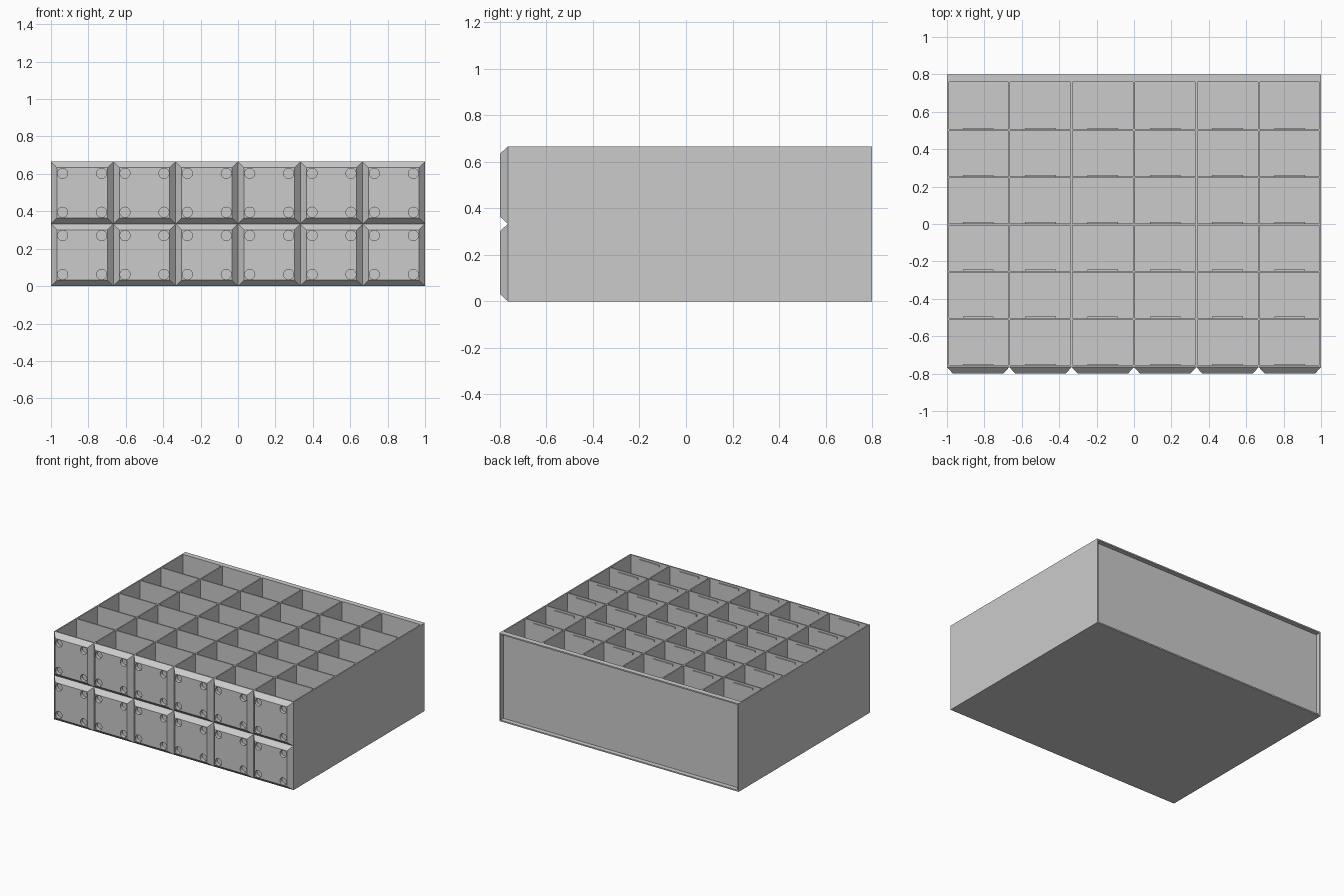
import bpy, bmesh
from mathutils import Matrix, Vector

cube = bpy.data.objects.get("Cube")
if cube:
    bpy.data.objects.remove(cube)

W, H = 2.0, 0.665            # overall width and height
FRONT, BACK = -0.765, 0.80   # body depth limits
PANEL = 0.76                 # inner face of the back panel
T = 0.01                     # wall thickness
COLS, ROWS, TIERS = 6, 6, 2
PITCH = W / COLS
ROW = (PANEL - FRONT - T) / ROWS

grey = bpy.data.materials.new("plain grey")
grey.use_nodes = True
grey.diffuse_color = (0.6, 0.6, 0.6, 1)
grey.node_tree.nodes["Principled BSDF"].inputs["Base Color"].default_value = (0.6, 0.6, 0.6, 1)


def finish(name, bm):
    bmesh.ops.recalc_face_normals(bm, faces=bm.faces)
    mesh = bpy.data.meshes.new(name)
    bm.to_mesh(mesh)
    bm.free()
    mesh.materials.append(grey)
    obj = bpy.data.objects.new(name, mesh)
    bpy.context.collection.objects.link(obj)
    return obj


def boxes(name, spans):
    """One object from boxes given as (low corner, high corner)."""
    bm = bmesh.new()
    for low, high in spans:
        low, high = Vector(low), Vector(high)
        matrix = Matrix.Translation((low + high) / 2) @ Matrix.Diagonal((*(high - low), 1))
        bmesh.ops.create_cube(bm, size=1, matrix=matrix)
    return finish(name, bm)


# Outer shell, with a shallow recess left open at the back
X = W / 2
boxes("floor", [((-X, FRONT, 0), (X, BACK, T))])
boxes("left_wall", [((X - T, FRONT, T), (X, BACK, H))])
boxes("right_wall", [((-X, FRONT, T), (T - X, BACK, H))])
boxes("front_wall", [((T - X, FRONT, T), (X - T, FRONT + T, H))])
boxes("back_panel", [((T - X, PANEL, T), (X - T, PANEL + T / 2, H))])
boxes("back_top_rail", [((T - X, PANEL + T / 2, H - T), (X - T, BACK, H))])

# Compartment dividers
boxes("lengthwise_dividers", [
    ((i * PITCH - X - T / 2, FRONT + T, T), (i * PITCH - X + T / 2, PANEL, H))
    for i in range(1, COLS)])
row_faces = [FRONT + T + j * ROW for j in range(ROWS)]
boxes("crosswise_dividers", [
    ((T - X, y - T, T), (X - T, y, H)) for y in row_faces[1:]])

# Small tab near the top of the front wall of every compartment
tabs = []
for i in range(COLS):
    cx = (i + 0.5) * PITCH - X
    for y in row_faces:
        tabs.append(((cx - 0.082, y, H - 0.03), (cx + 0.082, y + 0.007, H - 0.015)))
boxes("compartment_tabs", tabs)

# Bevelled front tile
TILE_H, DEPTH, INSET = H / TIERS, 0.035, 0.032
cx, cz = PITCH / 2 - X, TILE_H / 2
bm = bmesh.new()
rings = []
for y, inset in ((FRONT, 0), (FRONT - DEPTH, INSET)):
    hx, hz = PITCH / 2 - inset, TILE_H / 2 - inset
    rings.append([bm.verts.new((cx + sx * hx, y, cz + sz * hz))
                  for sx, sz in ((-1, -1), (1, -1), (1, 1), (-1, 1))])
for ring in rings:
    bm.faces.new(ring)
for k in range(4):
    n = (k + 1) % 4
    bm.faces.new((rings[0][k], rings[0][n], rings[1][n], rings[1][k]))
tiles = finish("front_tiles", bm)

# Four round blind holes in the tile
bm = bmesh.new()
turn = Matrix.Rotation(1.5707963, 4, "X")
for sx in (-1, 1):
    for sz in (-1, 1):
        spot = Vector((cx + sx * 0.104, FRONT - DEPTH, cz + sz * 0.104))
        bmesh.ops.create_cone(bm, cap_ends=True, segments=32, radius1=0.027, radius2=0.027,
                              depth=0.05, matrix=Matrix.Translation(spot) @ turn)
cutter = finish("hole_cutter", bm)
cutter.hide_render = True
cutter.hide_viewport = True
cutter.display_type = "WIRE"

cut = tiles.modifiers.new("holes", "BOOLEAN")
cut.operation, cut.solver, cut.object = "DIFFERENCE", "EXACT", cutter

# Repeat the tile across and up the front
for count, step in ((COLS, (PITCH, 0, 0)), (TIERS, (0, 0, TILE_H))):
    arr = tiles.modifiers.new("repeat", "ARRAY")
    arr.count = count
    arr.use_relative_offset = False
    arr.use_constant_offset = True
    arr.constant_offset_displace = step
